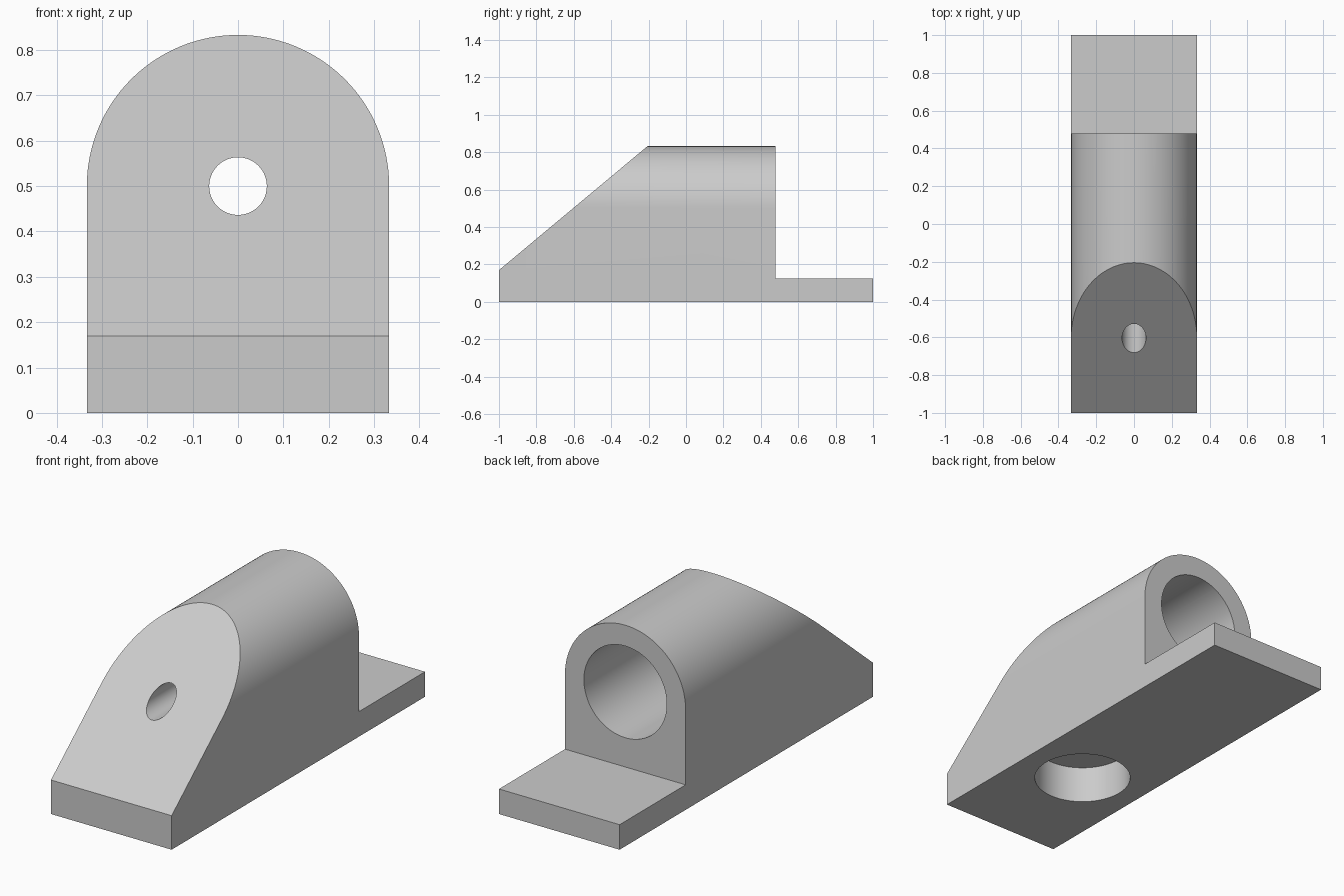
import bpy
import bmesh
from math import pi, cos, sin
from mathutils import Vector

cube = bpy.data.objects.get("Cube")
if cube:
    bpy.data.objects.remove(cube, do_unlink=True)

HALF = 1 / 3        # half width and arch radius
AXIS = 0.5          # height of the bore axis
BORE = 0.229        # radius of bore and pocket
BACK = 0.479        # rear face of the arched body

grey = bpy.data.materials.new("light grey")
grey.use_nodes = True
colour = (0.6, 0.6, 0.6, 1)
grey.diffuse_color = colour
grey.node_tree.nodes["Principled BSDF"].inputs["Base Color"].default_value = colour


def prism(name, outline, sweep):
    """Solid made by sweeping a flat outline along a vector."""
    bm = bmesh.new()
    face = bm.faces.new([bm.verts.new(p) for p in outline])
    new = bmesh.ops.extrude_face_region(bm, geom=[face], use_keep_orig=True)["geom"]
    bmesh.ops.translate(bm, vec=sweep, verts=[v for v in new if isinstance(v, bmesh.types.BMVert)])
    bmesh.ops.recalc_face_normals(bm, faces=bm.faces[:])
    mesh = bpy.data.meshes.new(name)
    bm.to_mesh(mesh)
    bm.free()
    mesh.materials.append(grey)
    obj = bpy.data.objects.new(name, mesh)
    bpy.context.collection.objects.link(obj)
    return obj


def rod(name, radius, start, end, sides=96):
    """Round cutter between two points on a main axis."""
    start, end = Vector(start), Vector(end)
    turn = (end - start).to_track_quat('Z', 'Y')
    ring = [start + turn @ Vector((radius * cos(2 * pi * i / sides), radius * sin(2 * pi * i / sides), 0))
            for i in range(sides)]
    return prism(name, ring, end - start)


def combine(body, tool, operation):
    bpy.context.view_layer.objects.active = body
    mod = body.modifiers.new(tool.name, 'BOOLEAN')
    mod.operation, mod.object, mod.solver = operation, tool, 'EXACT'
    bpy.ops.object.modifier_apply(modifier=mod.name)
    bpy.data.objects.remove(tool, do_unlink=True)


# Side silhouette: sloped nose, tall body, thin rear plate
side = [(-1, 0), (1, 0), (1, 0.125), (BACK, 0.125), (BACK, 0.9), (-0.125, 0.9), (-1, 0.17)]
body = prism("bored_mounting_block", [(-0.5, y, z) for y, z in side], Vector((1, 0, 0)))

# Arched cross-section
arch = [(HALF * cos(pi * i / 64), -1.2, AXIS + HALF * sin(pi * i / 64)) for i in range(65)]
arch += [(-HALF, -1.2, -0.2), (HALF, -1.2, -0.2)]
combine(body, prism("arch", arch, Vector((0, 2.4, 0))), 'INTERSECT')

# Wide rear bore, narrow front hole, round pocket underneath
combine(body, rod("bore", BORE, (0, BACK + 0.2, AXIS), (0, -0.208, AXIS)), 'DIFFERENCE')
combine(body, rod("front_hole", 0.0635, (0, 0, AXIS), (0, -1.2, AXIS)), 'DIFFERENCE')
combine(body, rod("pocket", BORE, (0, -0.385, -0.2), (0, -0.385, 0.1875)), 'DIFFERENCE')

bpy.ops.object.select_all(action='DESELECT')
body.select_set(True)
bpy.context.view_layer.objects.active = body
bpy.ops.object.shade_smooth_by_angle(angle=pi / 6)
